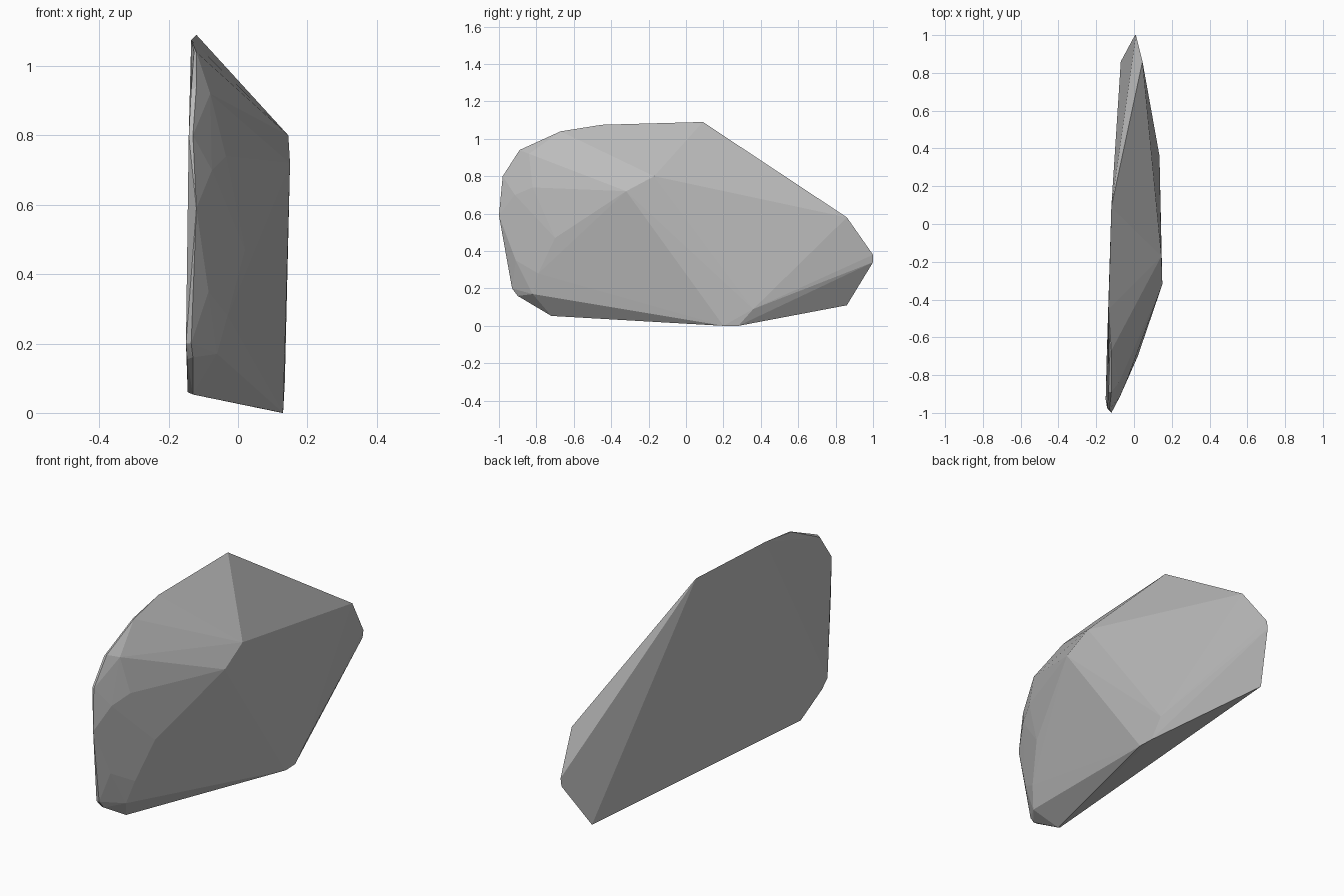
import bpy, bmesh

# Grey stone material
stone = bpy.data.materials.new("stone_grey")
stone.diffuse_color = (0.5, 0.5, 0.5, 1)

# Corner points of the chipped slab, wrapped by a convex hull
flat_back = [(-.12, .09, 1.09), (-.135, -.45, 1.075), (-.127, -.67, 1.04),
             (-.135, -.89, .93), (-.142, -.975, .8), (-.15, -.93, .2),
             (-.147, -.89, .155), (-.145, -.72, .06), (-.07, .86, .11)]
rim = [(-.12, -.67, 1.04), (-.12, -.89, .94), (-.13, -.98, .8), (-.12, -1, .59),
       (-.135, -.93, .2), (-.13, -.9, .16), (-.13, -.72, .053),
       (.13, .2, 0), (.127, .28, 0)]
tail = [(.045, .86, .58), (.01, 1, .38), (.005, 1, .34), (.135, .36, .09)]
chips = [(.145, -.17, .8), (.15, -.32, .72), (.02, -.7, .47), (-.035, -.82, .74),
         (-.075, -.915, .7), (-.08, -.84, .92), (-.075, -.83, .88),
         (-.085, -.91, .35), (-.055, -.83, .35), (-.03, -.79, .28), (-.06, -.82, .17)]

bm = bmesh.new()
for p in flat_back + rim + tail + chips:
    bm.verts.new(p)
hull = bmesh.ops.convex_hull(bm, input=bm.verts[:])
loose = [v for v in bm.verts if not v.link_faces]
bmesh.ops.delete(bm, geom=loose, context='VERTS')
bmesh.ops.recalc_face_normals(bm, faces=bm.faces[:])

mesh = bpy.data.meshes.new("rock")
bm.to_mesh(mesh)
bm.free()
mesh.materials.append(stone)
bpy.context.collection.objects.link(bpy.data.objects.new("rock", mesh))
